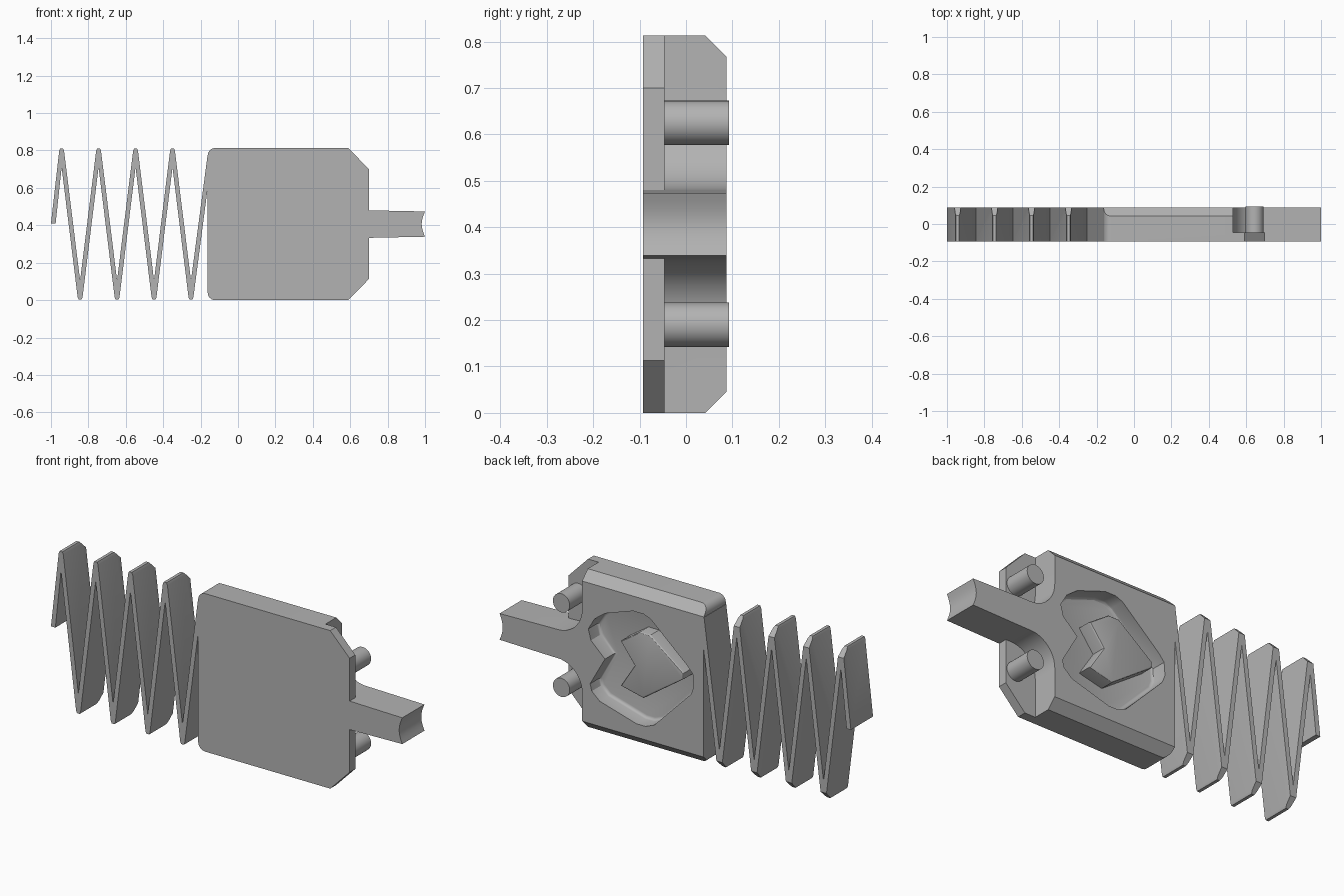
import bpy, bmesh, math

cube = bpy.data.objects.get("Cube")
if cube:
    bpy.data.objects.remove(cube, do_unlink=True)

grey = bpy.data.materials.new("plain_grey")
grey.use_nodes = True
COLOUR = (0.45, 0.45, 0.45, 1)
grey.diffuse_color = COLOUR
grey.node_tree.nodes["Principled BSDF"].inputs["Base Color"].default_value = COLOUR

H, MID = 0.813, 0.4065               # height and mirror line
FRONT, STEP, BACK = -0.0925, -0.046, 0.0875


def extrude(name, points, start, end, axis="y"):
    """Extrude a closed outline along y (outline in x, z) or x (outline in y, z)."""
    place = (lambda a, b, d: (a, d, b)) if axis == "y" else (lambda a, b, d: (d, a, b))
    bm = bmesh.new()
    face = bm.faces.new([bm.verts.new(place(a, b, start)) for a, b in points])
    new = bmesh.ops.extrude_face_region(bm, geom=[face])["geom"]
    shift = place(0, 0, end - start)
    bmesh.ops.translate(bm, vec=shift, verts=[v for v in new if isinstance(v, bmesh.types.BMVert)])
    bmesh.ops.recalc_face_normals(bm, faces=bm.faces)
    mesh = bpy.data.meshes.new(name)
    bm.to_mesh(mesh)
    bm.free()
    mesh.materials.append(grey)
    obj = bpy.data.objects.new(name, mesh)
    bpy.context.collection.objects.link(obj)
    return obj


def apply(obj, mod):
    bpy.context.view_layer.objects.active = obj
    bpy.ops.object.modifier_apply(modifier=mod.name)


def combine(obj, tool, operation):
    mod = obj.modifiers.new("combine", "BOOLEAN")
    mod.operation, mod.solver, mod.object = operation, "EXACT", tool
    apply(obj, mod)
    bpy.data.objects.remove(tool, do_unlink=True)


def round_rim(obj, y, width):
    """Round the edges that lie in the plane at depth y."""
    bm = bmesh.new()
    bm.from_mesh(obj.data)
    rim = [e for e in bm.edges if all(abs(v.co.y - y) < 1e-4 for v in e.verts)]
    bmesh.ops.bevel(bm, geom=rim, offset=width, segments=3, profile=0.5, affect="EDGES")
    bm.to_mesh(obj.data)
    bm.free()


def arc(cx, cz, r, a0, a1, n=8):
    return [(cx + r * math.cos(math.radians(a0 + (a1 - a0) * i / n)),
             cz + r * math.sin(math.radians(a0 + (a1 - a0) * i / n))) for i in range(n + 1)]


def mirrored(half):
    """Complete an outline whose upper half is given."""
    return half + [(x, H - z) for x, z in reversed(half)]


def smooth(obj):
    bpy.ops.object.select_all(action="DESELECT")
    obj.select_set(True)
    bpy.context.view_layer.objects.active = obj
    bpy.ops.object.shade_smooth_by_angle(angle=math.radians(30))


# Front plate with rounded left corners and clipped right corners
corner = arc(-0.122, H - 0.04, 0.04, 180, 90)
body = extrude("housing", mirrored(corner + [(0.59, H), (0.70, 0.70)]), FRONT, STEP)

# Rear block whose neck sweeps into the stem
neck = arc(0.67, 0.62, 0.14, 180, 270, 12)
block = extrude("block", mirrored(corner + [(0.53, H)] + neck + [(0.72, 0.479)]), STEP - 0.01, BACK)
combine(body, block, "UNION")

# Stem with a hollowed end
hollow = [(1 - 0.018 * math.cos(math.pi * t / 8), MID - 0.0675 * t / 4) for t in range(-4, 5)]
stem = extrude("stem", [(0.5, 0.333), (0.5, 0.480), (0.70, 0.480)] + hollow + [(0.70, 0.333)],
               FRONT, BACK)
combine(body, stem, "UNION")

# Zigzag spring strip
upper, lower = [(-1.0, 0.41)], [(-0.975, 0.41)]
for i in range(8):
    x = -0.943 + 0.0988 * i
    if i % 2 == 0:
        tip, inner, outer_side, inner_side = H - 0.003, 0.71, upper, lower
    else:
        tip, inner, outer_side, inner_side = 0.003, 0.105, lower, upper
    back_off = 0.012 if i % 2 else -0.012
    outer_side += [(x - 0.013, tip + back_off), (x - 0.008, tip),
                   (x + 0.008, tip), (x + 0.013, tip + back_off)]
    inner_side.append((x, inner))
upper += [(-0.164, 0.765), (-0.14, 0.765)]
lower += [(-0.162, 0.60), (-0.14, 0.60)]
spring = extrude("spring", upper + lower[::-1], FRONT, BACK)
combine(body, spring, "UNION")

# Chamfer along the rear top and bottom of housing and spring
side = mirrored([(FRONT - 0.1, H + 0.1), (FRONT - 0.1, H + 0.1 - 0.05), (0, H + 0.05)])
side = [(-0.2, 0), (0.042, 0), (BACK, 0.046), (BACK, H - 0.046), (0.042, H), (-0.2, H)]
combine(body, extrude("envelope", side, -1.2, 1.2, "x"), "INTERSECT")

# Heart-shaped guide track sunk into the back
FLOOR = 0.005
track = extrude("track", [(-0.10, 0.455), (-0.07, 0.49), (0.14, 0.675), (0.18, 0.69), (0.24, 0.69),
                          (0.40, 0.635), (0.46, 0.59), (0.495, 0.53), (0.48, 0.475),
                          (0.40, 0.40), (0.485, 0.25), (0.475, 0.215), (0.43, 0.175),
                          (0.22, 0.115), (0.17, 0.115), (0.12, 0.135),
                          (-0.09, 0.35), (-0.105, 0.39)], FLOOR, 0.2)
round_rim(track, FLOOR, 0.015)
combine(body, track, "DIFFERENCE")
smooth(body)

# Notched cam island standing in the track
island = extrude("cam_island", [(-0.04, 0.44), (0.15, 0.585), (0.21, 0.585), (0.32, 0.51),
                                (0.24, 0.405), (0.32, 0.28), (0.19, 0.25), (-0.04, 0.41)],
                 FLOOR - 0.01, 0.078)
round_rim(island, 0.078, 0.008)
smooth(island)

# Guide pins beside the neck
for name, z in (("upper_pin", 0.625), ("lower_pin", 0.19)):
    pin = extrude(name, arc(0.645, z, 0.048, 0, 348.75, 31), STEP - 0.005, 0.0925)
    smooth(pin)
